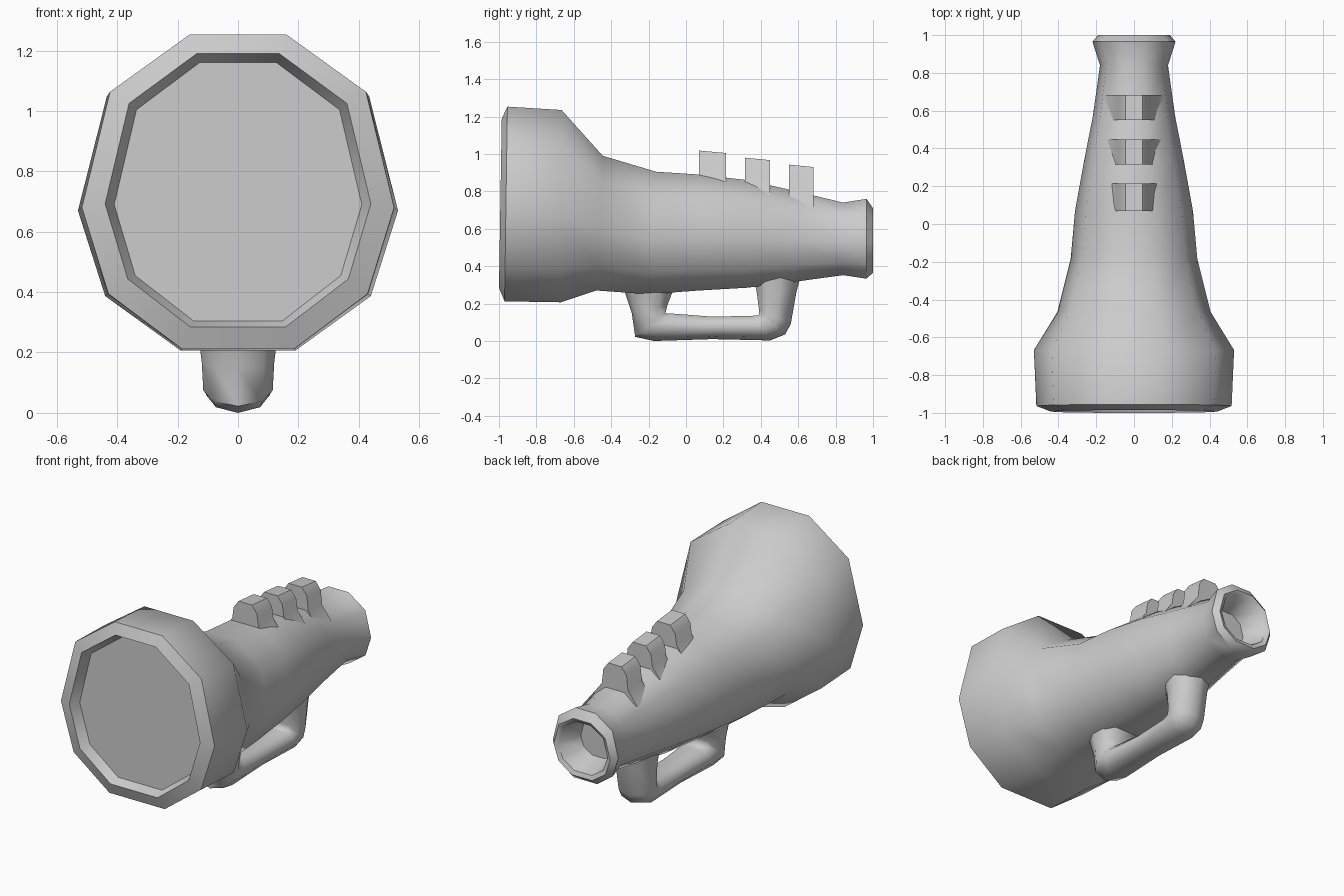
import bpy, bmesh, math

if "Cube" in bpy.data.objects:
    bpy.data.objects.remove(bpy.data.objects["Cube"])


def loft(name, rings, angle=52):
    """Skin a list of equal-length closed rings and cap both ends."""
    bm = bmesh.new()
    loops = [[bm.verts.new(p) for p in ring] for ring in rings]
    n = len(loops[0])
    for a, b in zip(loops, loops[1:]):
        for i in range(n):
            j = (i + 1) % n
            bm.faces.new((a[i], a[j], b[j], b[i]))
    bm.faces.new(loops[0])
    bm.faces.new(loops[-1])
    bmesh.ops.recalc_face_normals(bm, faces=bm.faces)
    mesh = bpy.data.meshes.new(name)
    bm.to_mesh(mesh)
    bm.free()
    ob = bpy.data.objects.new(name, mesh)
    bpy.context.collection.objects.link(ob)
    bpy.ops.object.select_all(action='DESELECT')
    ob.select_set(True)
    bpy.context.view_layer.objects.active = ob
    bpy.ops.object.shade_smooth_by_angle(angle=math.radians(angle))
    return ob


# Slightly irregular decagon section: right half, mirrored to the left
half = [(.31, 1), (.82, .635), (1, -.1), (.83, -.65), (.36, -1)]
decagon = half + [(-x, z) for x, z in reversed(half)]


def body_ring(y_top, y_bot, top, bottom, hx):
    mid, hz = (top + bottom) / 2, (top - bottom) / 2
    return [(x * hx, (y_top + y_bot) / 2 + z * (y_top - y_bot) / 2, mid + z * hz)
            for x, z in decagon]


# Horn body from the recessed front disc, over the rim, back to the hollow mouthpiece
stations = [
    (-.93, -.94, 1.16, .305, .41),
    (-.985, -1.0, 1.19, .285, .44),
    (-.955, -.97, 1.253, .212, .517),
    (-.665, -.67, 1.235, .207, .53),
    (-.445, -.48, .99, .27, .405),
    (-.16, -.20, .905, .25, .335),
    (.07, .07, .89, .27, .312),
    (.33, .33, .86, .285, .265),
    (.57, .57, .805, .315, .218),
    (.84, .84, .74, .352, .18),
    (.965, .965, .76, .333, .22),
    (1.0, 1.0, .71, .365, .19),
    (.99, .99, .69, .39, .165),
    (.84, .84, .65, .43, .12),
]
loft("horn_body", [body_ring(*s) for s in stations])

# Three raised finger ridges along the top
for k, (y0, y1, top, base) in enumerate([(.07, .215, 1.013, .88),
                                         (.315, .448, .975, .84),
                                         (.55, .683, .938, .785)]):
    side = [(.15, base - .07), (.088, base + .02), (.078, top - .045), (.045, top)]
    prof = side + [(-x, z) for x, z in reversed(side)]
    rings = [[(x, y, z + dz * (z > base)) for x, z in prof]
             for y, dz in ((y0, .005), (y1, -.008))]
    loft(f"finger_ridge_{k + 1}", rings, 45)

# Loop handle: outer (y, z), inner (y, z), half width
handle = [
    ((-.35, .34), (-.02, .34), .15),
    ((-.32, .24), (-.075, .255), .13),
    ((-.29, .15), (-.10, .19), .12),
    ((-.272, .022), (-.11, .148), .115),
    ((-.17, .0), (-.05, .145), .105),
    ((.14, .01), (.14, .13), .095),
    ((.45, .003), (.36, .135), .105),
    ((.53, .035), (.39, .14), .11),
    ((.56, .09), (.39, .17), .11),
    ((.59, .26), (.377, .27), .115),
    ((.62, .37), (.35, .35), .125),
]
section = [(0, 0), (.7, .13), (1, .42), (.95, .75), (.6, 1)]
section += [(-x, t) for x, t in reversed(section[1:])]
loft("handle", [[(w * x, o[0] + (i[0] - o[0]) * t, o[1] + (i[1] - o[1]) * t)
                 for x, t in section] for o, i, w in handle], 60)
